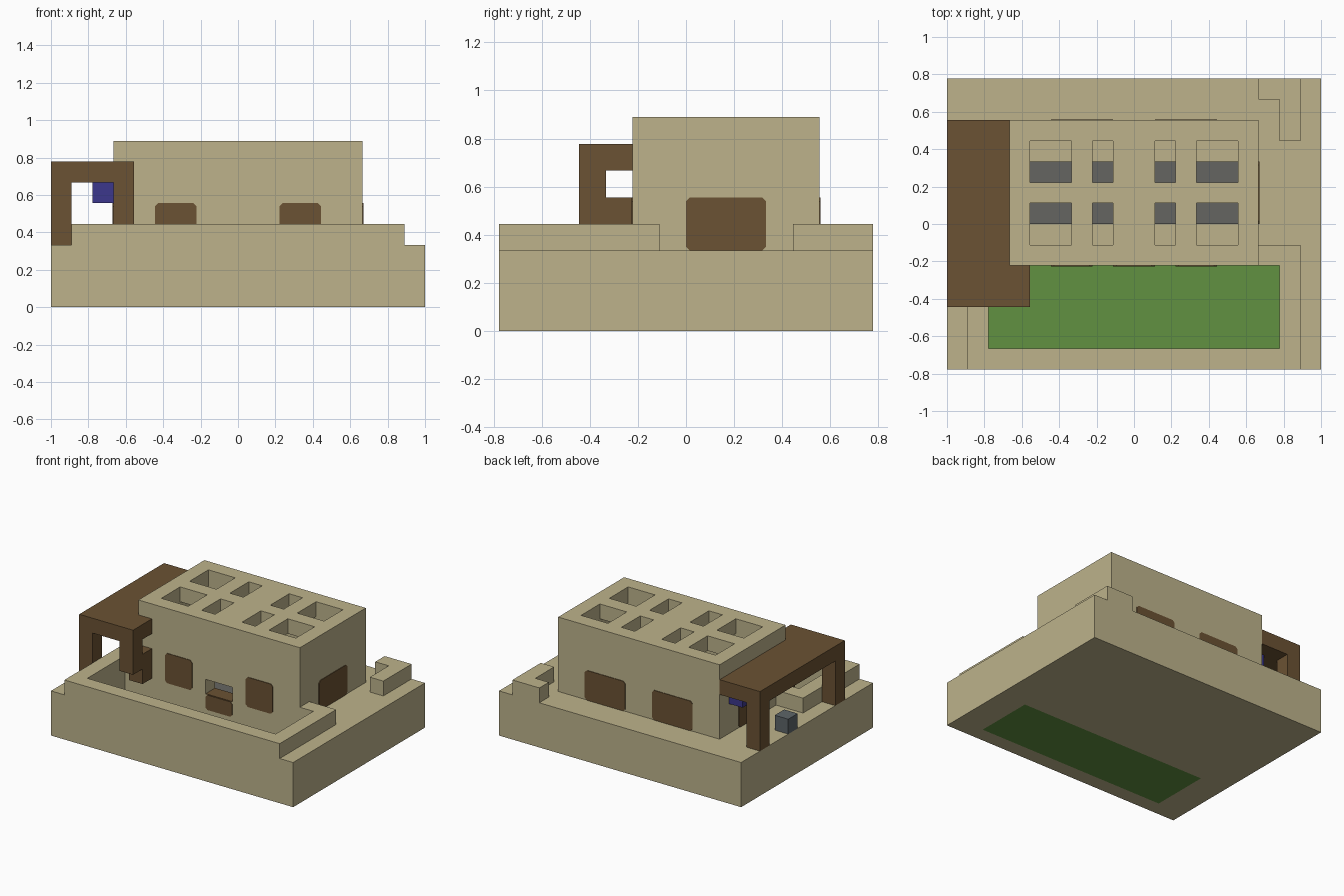
import bpy
import bmesh

U = 1 / 9  # grid module: every part is sized in whole modules

if "Cube" in bpy.data.objects:
    bpy.data.objects.remove(bpy.data.objects["Cube"], do_unlink=True)


def material(name, rgb):
    m = bpy.data.materials.new(name)
    m.use_nodes = True
    m.diffuse_color = (*rgb, 1)
    m.node_tree.nodes["Principled BSDF"].inputs["Base Color"].default_value = (*rgb, 1)
    return m


SAND = material("sandstone", (0.51, 0.45, 0.26))
WOOD = material("dark_wood", (0.147, 0.084, 0.033))
GRASS = material("grass_green", (0.119, 0.283, 0.053))
STONE = material("grey_stone", (0.13, 0.13, 0.12))
SLATE = material("slate", (0.11, 0.13, 0.14))
BLUE = material("deep_blue", (0.045, 0.039, 0.262))


def finish(name, bm, mat):
    bmesh.ops.recalc_face_normals(bm, faces=bm.faces)
    me = bpy.data.meshes.new(name)
    bm.to_mesh(me)
    bm.free()
    if mat:
        me.materials.append(mat)
    ob = bpy.data.objects.new(name, me)
    bpy.context.scene.collection.objects.link(ob)
    return ob


def box(name, mat, x, y, z):
    """Box from (min, max) pairs in modules."""
    bm = bmesh.new()
    bmesh.ops.create_cube(bm, size=1)
    for v in bm.verts:
        v.co = [U * r[int(c > 0)] for c, r in zip(v.co, (x, y, z))]
    return finish(name, bm, mat)


def cut(target, x, y, z):
    """Subtract a box and discard the cutter."""
    cutter = box("cutter", None, x, y, z)
    cutter.hide_render = True
    mod = target.modifiers.new("cut", "BOOLEAN")
    mod.operation = "DIFFERENCE"
    mod.solver = "EXACT"
    mod.object = cutter
    bpy.context.view_layer.objects.active = target
    bpy.ops.object.modifier_apply(modifier=mod.name)
    bpy.data.objects.remove(cutter, do_unlink=True)


def door(name, axis, wall, side, span, z, c=0.15):
    """Thin plate with clipped corners on a wall; side is the outward sign."""
    (a, b), (lo, hi) = span, z
    outline = [(a + c, lo), (b - c, lo), (b, lo + c), (b, hi - c),
               (b - c, hi), (a + c, hi), (a, hi - c), (a, lo + c)]
    bm = bmesh.new()
    rings = []
    for d in (wall, wall + side * 0.04):
        pts = [(d, s, h) if axis == "x" else (s, d, h) for s, h in outline]
        rings.append([bm.verts.new([U * k for k in p]) for p in pts])
    bm.faces.new(rings[0])
    bm.faces.new(rings[1])
    for i in range(len(outline)):
        j = i - 1
        bm.faces.new((rings[0][j], rings[0][i], rings[1][i], rings[1][j]))
    return finish(name, bm, WOOD)


# Plinth with the sunken garden and the sunken room floor
base = box("base", SAND, (-9, 9), (-7, 7), (0, 3))
cut(base, (-7, 7), (-6, -2), (-1, 4))
cut(base, (-5, 5), (-1, 4), (1, 4))
box("garden_floor", GRASS, (-7, 7), (-6, -2), (0, 1))
box("indoor_platform", STONE, (-5, 5), (0, 3), (1, 2))

# House shell with roof openings and a low front window
house = box("house", SAND, (-6, 6), (-2, 5), (3, 8))
cut(house, (-5, 5), (-1, 4), (2, 7))
for xs in ((-5, -3), (-2, -1), (1, 2), (3, 5)):
    for ys in ((-1, 1), (2, 4)):
        cut(house, xs, ys, (6.5, 9))
cut(house, (-1, 1), (-3, -0.5), (2, 4))

# Parapet around the garden, mirrored left and right
box("front_parapet", SAND, (-8, 8), (-7, -6), (3, 4))
for s, label in ((1, "left"), (-1, "right")):
    box(label + "_parapet", SAND, sorted((7 * s, 8 * s)), (-6, -1), (3, 4))
    box(label + "_parapet_return", SAND, sorted((6 * s, 7 * s)), (-2, -1), (3, 4))

# Corner wall at the back
box("back_corner_wall", SAND, (6, 8), (6, 7), (3, 4))
box("back_corner_wall_side", SAND, (7, 8), (4, 6), (3, 4))

# Doors
for s, label in ((1, "left"), (-1, "right")):
    door("front_door_" + label, "y", -2, -1, sorted((2 * s, 4 * s)), (3, 5))
    door("back_door_" + label, "y", 5, 1, sorted((s, 4 * s)), (3, 5))
    door("side_door_" + label, "x", 6 * s, s, (0, 3), (3, 5))
door("window_panel", "y", -2, -1, (-1, 1), (2, 3))
box("window_sill", WOOD, (-1, 1), (-2, -1), (3, 3.04))

# Wooden porch
box("porch_roof", WOOD, (-9, -6), (-4, 5), (6, 7))
box("porch_roof_corner", WOOD, (-6, -5), (-4, -2), (6, 7))
box("porch_front_post", WOOD, (-9, -8), (-4, -3), (3, 6))
box("porch_back_post", WOOD, (-9, -8), (4, 5), (3, 6))
box("porch_column", WOOD, (-6, -5), (-4, -3), (4, 6))
box("porch_bracket", WOOD, (-6, -5), (-3, -2), (3, 5))

# Small blocks under the porch
box("hanging_lantern", BLUE, (-7, -6), (3, 4), (5, 6))
box("porch_stool", SLATE, (-9, -8), (1, 2), (3, 4))
